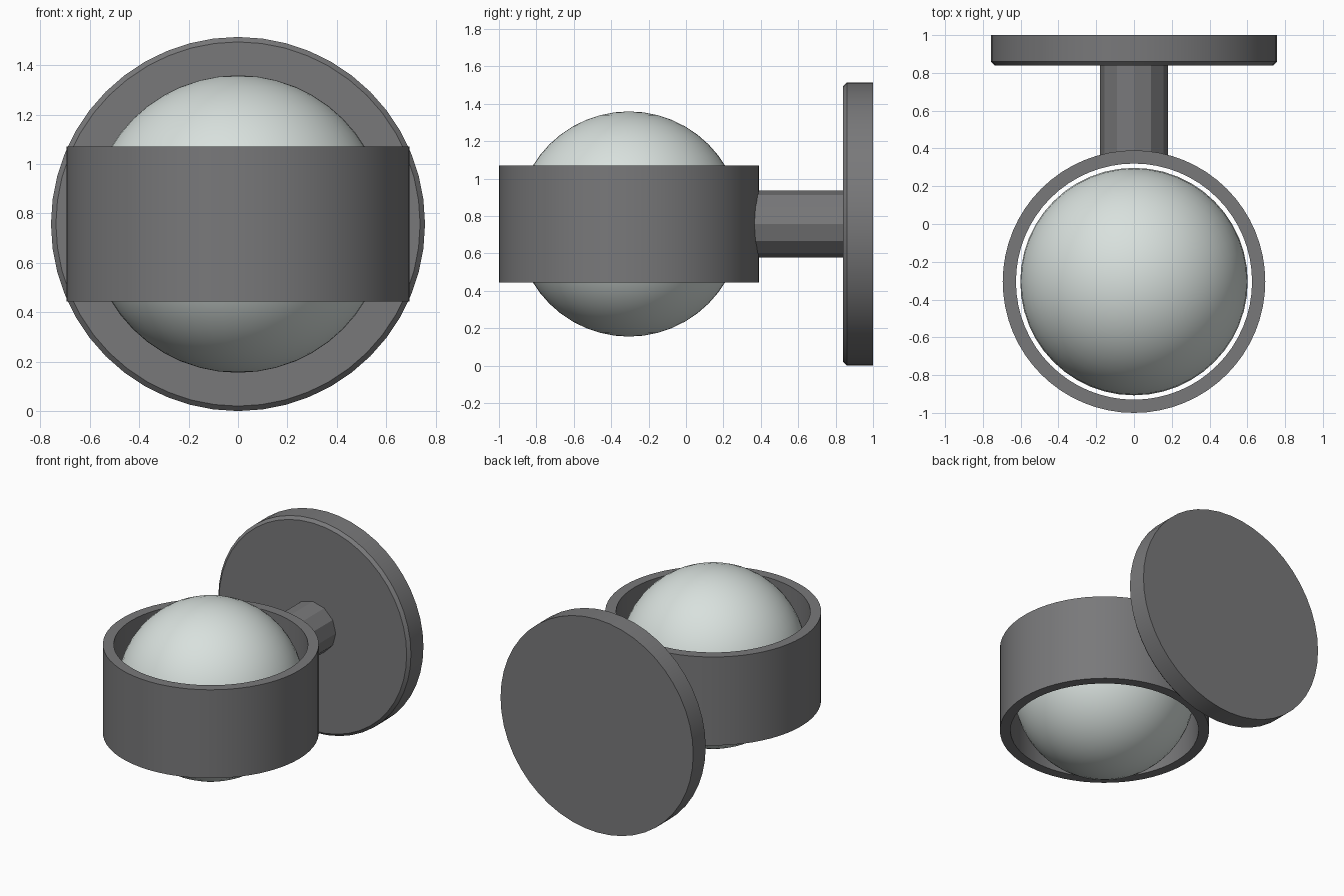
import bpy, bmesh, math
from mathutils import Matrix

if "Cube" in bpy.data.objects:
    bpy.data.objects.remove(bpy.data.objects["Cube"])

CZ = 0.757          # height of the common centre
GLOBE_Y = -0.305    # centre of globe and ring


def material(name, rgb):
    m = bpy.data.materials.new(name)
    m.diffuse_color = (*rgb, 1.0)
    m.use_nodes = True
    m.node_tree.nodes["Principled BSDF"].inputs["Base Color"].default_value = m.diffuse_color
    return m


METAL = material("dark_grey_metal", (0.19, 0.19, 0.195))
GLASS = material("frosted_glass", (0.69, 0.75, 0.725))


def finish(name, bm, mat, matrix, angle):
    bmesh.ops.recalc_face_normals(bm, faces=bm.faces)
    bm.transform(matrix)
    mesh = bpy.data.meshes.new(name)
    bm.to_mesh(mesh)
    bm.free()
    mesh.materials.append(mat)
    ob = bpy.data.objects.new(name, mesh)
    bpy.context.collection.objects.link(ob)
    bpy.ops.object.select_all(action='DESELECT')
    ob.select_set(True)
    bpy.context.view_layer.objects.active = ob
    bpy.ops.object.shade_smooth_by_angle(angle=math.radians(angle))
    return ob


def lathe(name, profile, segments, mat, matrix, closed=False, angle=25):
    """Spin (radius, height) points round z; open profiles get flat end caps."""
    bm = bmesh.new()
    rings = []
    for r, h in profile:
        rings.append([bm.verts.new((r * math.cos(math.tau * i / segments),
                                    r * math.sin(math.tau * i / segments), h))
                      for i in range(segments)])
    pairs = list(zip(rings, rings[1:]))
    if closed:
        pairs.append((rings[-1], rings[0]))
    else:
        bm.faces.new(rings[0])
        bm.faces.new(rings[-1])
    for a, b in pairs:
        for i in range(segments):
            j = (i + 1) % segments
            bm.faces.new((a[i], a[j], b[j], b[i]))
    return finish(name, bm, mat, matrix, angle)


# Local z becomes world +y for the wall-mounted parts
along_y = Matrix.Translation((0, 0, CZ)) @ Matrix.Rotation(-math.pi / 2, 4, 'X')
globe_at = Matrix.Translation((0, GLOBE_Y, CZ))

# Wall plate with a small chamfer on its front rim
lathe("wall_plate", [(0.737, 0.84), (0.757, 0.86), (0.757, 1.0)], 48, METAL, along_y)

# Faceted stem, ending inside the ring wall
lathe("stem", [(0.18, 0.335), (0.18, 0.845)], 12, METAL, along_y)

# Open ring round the globe
lathe("ring", [(0.695, -0.314), (0.695, 0.314), (0.625, 0.314), (0.625, -0.314)],
      64, METAL, globe_at, closed=True)

# Glass globe
bm = bmesh.new()
bmesh.ops.create_uvsphere(bm, u_segments=48, v_segments=24, radius=0.602)
finish("globe", bm, GLASS, globe_at, 60)
